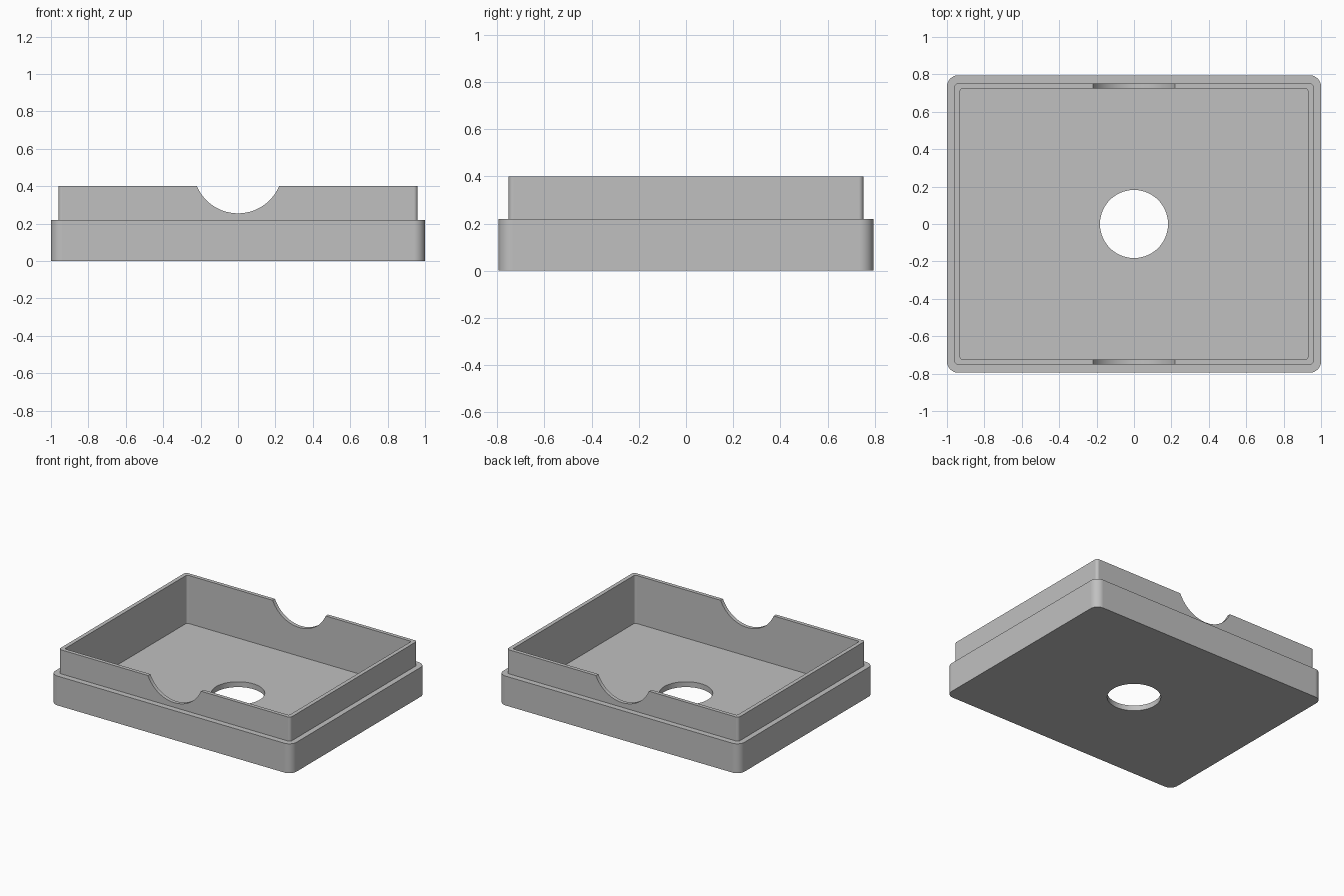
import bpy
import bmesh
from math import cos, sin, pi
from mathutils import Matrix

default = bpy.data.objects.get("Cube")
if default:
    bpy.data.objects.remove(default, do_unlink=True)

grey = bpy.data.materials.new("plain grey")
grey.use_nodes = True
colour = (0.53, 0.53, 0.53, 1)
grey.diffuse_color = colour
grey.node_tree.nodes["Principled BSDF"].inputs["Base Color"].default_value = colour


def make_object(name, bm):
    bmesh.ops.recalc_face_normals(bm, faces=bm.faces[:])
    mesh = bpy.data.meshes.new(name)
    bm.to_mesh(mesh)
    bm.free()
    mesh.materials.append(grey)
    obj = bpy.data.objects.new(name, mesh)
    bpy.context.collection.objects.link(obj)
    return obj


def rounded_loop(bm, half_x, half_y, radius, z, steps=8):
    """Ring of vertices around a rectangle with rounded corners."""
    verts = []
    for corner, (sx, sy) in enumerate([(1, 1), (-1, 1), (-1, -1), (1, -1)]):
        for i in range(steps + 1):
            a = (corner + i / steps) * pi / 2
            verts.append(bm.verts.new((sx * (half_x - radius) + radius * cos(a),
                                       sy * (half_y - radius) + radius * sin(a), z)))
    return verts


def cylinder_cutter(name, radius, depth, matrix):
    bm = bmesh.new()
    bmesh.ops.create_cone(bm, cap_ends=True, segments=96, radius1=radius,
                          radius2=radius, depth=depth, matrix=matrix)
    obj = make_object(name, bm)
    obj.hide_render = True
    return obj


# Tray: outer skirt, ledge, thin lip and cavity as stacked rounded rings
outer = (1.0, 0.795, 0.06)
lip = (0.96, 0.752, 0.02)
cavity = (0.93, 0.724, 0.015)
floor, ledge, top = 0.04, 0.22, 0.4

bm = bmesh.new()
rings = [rounded_loop(bm, *shape, z) for shape, z in [
    (outer, 0), (outer, ledge), (lip, ledge), (lip, top), (cavity, top), (cavity, floor)]]
for low, high in zip(rings, rings[1:]):
    for i in range(len(low)):
        j = (i + 1) % len(low)
        bm.faces.new((low[i], low[j], high[j], high[i]))
bm.faces.new(rings[0])
bm.faces.new(rings[-1])
tray = make_object("tray", bm)

# Round floor hole, and finger notches through the front and back walls
cutters = [
    cylinder_cutter("floor_hole_cutter", 0.182, 0.3, Matrix.Identity(4)),
    cylinder_cutter("finger_notch_cutter", 0.239, 2,
                    Matrix.Translation((0, 0, 0.494)) @ Matrix.Rotation(pi / 2, 4, "X")),
]
bpy.ops.object.select_all(action="DESELECT")
bpy.context.view_layer.objects.active = tray
tray.select_set(True)
for cutter in cutters:
    cut = tray.modifiers.new(cutter.name, "BOOLEAN")
    cut.operation = "DIFFERENCE"
    cut.solver = "EXACT"
    cut.object = cutter
    bpy.ops.object.modifier_apply(modifier=cut.name)
    bpy.data.objects.remove(cutter, do_unlink=True)

# Smooth corners with flat walls
bpy.ops.object.shade_smooth_by_angle()
weighted = tray.modifiers.new("flat_walls", "WEIGHTED_NORMAL")
weighted.keep_sharp = True
